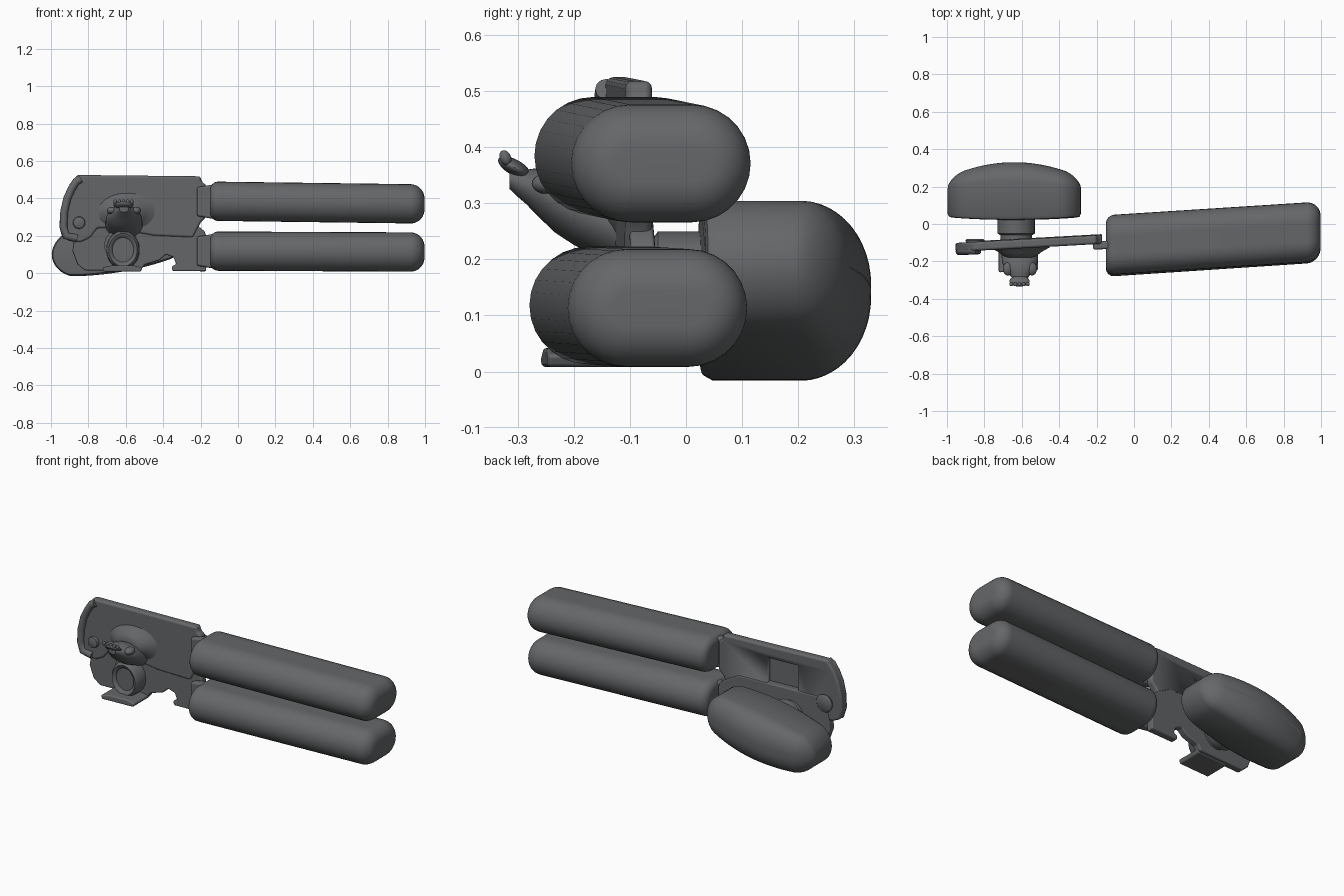
import bpy, bmesh, math
from mathutils import Matrix

cube = bpy.data.objects.get("Cube")
if cube:
    bpy.data.objects.remove(cube, do_unlink=True)

grey = bpy.data.materials.new("dark_grey")
grey.use_nodes = True
COLOUR = (0.13, 0.135, 0.14, 1)
grey.diffuse_color = COLOUR
grey.node_tree.nodes["Principled BSDF"].inputs["Base Color"].default_value = COLOUR


def lean(x):
    """Depth of the sheet metal, which slants slightly across the width."""
    return -0.123 + 0.055 * (x + 0.95)


def finish(name, bm, bevel=0):
    bmesh.ops.remove_doubles(bm, verts=bm.verts, dist=0.0005)
    bmesh.ops.recalc_face_normals(bm, faces=bm.faces)
    mesh = bpy.data.meshes.new(name)
    bm.to_mesh(mesh)
    bm.free()
    mesh.materials.append(grey)
    mesh.shade_smooth()
    mesh.set_sharp_from_angle(angle=math.radians(40))
    ob = bpy.data.objects.new(name, mesh)
    bpy.context.collection.objects.link(ob)
    if bevel:
        mod = ob.modifiers.new("soft_edges", "BEVEL")
        mod.width, mod.segments, mod.limit_method = bevel, 3, "ANGLE"
        mod.harden_normals = True
    return ob


def loft(name, rings):
    """Skin a list of equal-length rings and cap both ends."""
    bm = bmesh.new()
    loops = [[bm.verts.new(p) for p in ring] for ring in rings]
    n = len(loops[0])
    for a, b in zip(loops, loops[1:]):
        for i in range(n):
            bm.faces.new((a[i], a[(i + 1) % n], b[(i + 1) % n], b[i]))
    bm.faces.new(loops[0])
    bm.faces.new(loops[-1])
    return finish(name, bm)


def stadium(core, radius, arc=14, straight=10):
    """Points of a rounded bar outline: half core length and end radius."""
    half = [(core + radius * math.cos(t), radius * math.sin(t))
            for t in (math.pi * (i / arc - 0.5) for i in range(arc + 1))]
    half += [(core - 2 * core * i / straight, radius) for i in range(1, straight)]
    return half + [(-u, -v) for u, v in half]


def lathe(name, x, z, profile, sx=1, sz=1, rise=0, steps=32):
    """Turn (depth, radius) pairs about a front-to-back axis that may rise forwards."""
    y0 = profile[0][0]
    return loft(name, [[(x + r * sx * math.cos(a), y, z + rise * (y0 - y) + r * sz * math.sin(a))
                        for a in (math.tau * i / steps for i in range(steps))]
                       for y, r in profile])


def blob(name, centre, size, tilt=0):
    bm = bmesh.new()
    mat = Matrix.Translation(centre) @ Matrix.Rotation(tilt, 4, "X") @ Matrix.Diagonal((*size, 1))
    bmesh.ops.create_uvsphere(bm, u_segments=28, v_segments=16, radius=1, matrix=mat)
    return finish(name, bm)


def sheet(name, outline, front, back, bevel=0.01):
    """Extrude a front-view outline through the slanted sheet."""
    bm = bmesh.new()
    face = bm.faces.new([bm.verts.new((x, lean(x) + front, z)) for x, z in outline])
    new = bmesh.ops.extrude_face_region(bm, geom=[face])["geom"]
    bmesh.ops.translate(bm, vec=(0, back - front, 0),
                        verts=[v for v in new if isinstance(v, bmesh.types.BMVert)])
    return finish(name, bm, bevel)


# Grips: rounded bars with softened ends
def grip(name, y0, y1, z0, z1):
    x0, x1, core, radius = -0.15, 0.997, 0.055, 0.105
    stations = [(x0 + 0.045 * (1 - math.cos(t)), 0.045 * (1 - math.sin(t)))
                for t in (math.pi / 2 * i / 8 for i in range(9))]
    stations += [(x1 - 0.075 * (1 - math.cos(t)), 0.075 * (1 - math.sin(t)))
                 for t in (math.pi / 2 * i / 10 for i in range(10, -1, -1))]
    rings = []
    for x, inset in stations:
        f = (x - x0) / (x1 - x0)
        cy, cz = y0 + (y1 - y0) * f, z0 + (z1 - z0) * f
        rings.append([(x, cy + u, cz + v) for u, v in stadium(core, radius - inset)])
    loft(name, rings)


grip("upper_grip", -0.113, -0.04, 0.385, 0.37)
grip("lower_grip", -0.122, -0.046, 0.118, 0.113)


# Turning knob: tilted bar, thicker in the middle, with a domed back
def knob_ring(inset, depth):
    tilt, core, radius = math.radians(10), 0.262, 0.098
    ring = []
    for u, v in stadium(core, radius - inset, straight=16):
        bulge = 1 - (u / 0.36) ** 2
        w = v * (1 + 0.4 * bulge)
        ring.append((-0.64 + u * math.cos(tilt) - w * math.sin(tilt), depth(bulge),
                     0.144 + u * math.sin(tilt) + w * math.cos(tilt)))
    return ring


rings = [knob_ring(inset, lambda b: y + 0.015 * (1 - b))
         for y, inset in ((0.022, 0.02), (0.025, 0.007), (0.04, 0))]
for i in range(13):
    t = math.pi / 2 * i / 12
    rings.append(knob_ring(0.09 * (1 - math.cos(t)),
                           lambda b: 0.19 + 0.04 * b + (0.06 + 0.04 * b) * math.sin(t)))
rings.append(knob_ring(0.097, lambda b: 0.25 + 0.08 * b))
loft("turning_knob", rings)
lathe("knob_shaft", -0.63, 0.15, [(0.04, 0.1), (-0.05, 0.1), (-0.06, 0.085), (-0.14, 0.085)])

# Upper jaw plate
upper = sheet("upper_jaw", [
    (-0.86, 0.525), (-0.2, 0.518), (-0.195, 0.49), (-0.17, 0.47), (-0.17, 0.3),
    (-0.2, 0.27), (-0.21, 0.25), (-0.24, 0.19), (-0.45, 0.2),
    (-0.68, 0.24), (-0.75, 0.24), (-0.79, 0.19), (-0.84, 0.165), (-0.9, 0.172),
    (-0.94, 0.19), (-0.955, 0.25), (-0.95, 0.33), (-0.93, 0.41), (-0.9, 0.475)],
    -0.026, 0.022, 0.014)

# Pressed window in the back of the upper jaw
window = sheet("window_cutter", [(-0.68, 0.29), (-0.48, 0.29), (-0.48, 0.45), (-0.68, 0.45)],
               -0.01, 0.08, 0)
window.hide_render = True
window.hide_viewport = True
cut = upper.modifiers.new("window", "BOOLEAN")
cut.operation, cut.object, cut.solver = "DIFFERENCE", window, "EXACT"

# Lower jaw plate with the bottle hook
sheet("lower_jaw", [
    (-0.17, 0.2), (-0.18, 0.225), (-0.21, 0.25), (-0.3, 0.3), (-0.8, 0.3), (-0.87, 0.22),
    (-0.885, 0.12), (-0.86, 0.05), (-0.82, 0.015), (-0.52, 0.015), (-0.5, 0.045),
    (-0.42, 0.07), (-0.385, 0.1), (-0.345, 0.085), (-0.33, 0.05), (-0.355, 0.035),
    (-0.35, 0.012), (-0.17, 0.01)], -0.018, 0.026, 0.008)

# Necks stepping forward into the grips
for name, low, high in (("upper_neck", 0.285, 0.48), ("lower_neck", 0.02, 0.215)):
    sheet(name, [(-0.22, low + 0.02), (-0.1, low), (-0.1, high), (-0.22, high - 0.02)],
          -0.055, -0.012, 0.012)

# Rolled lip around the nose
lip = bpy.data.curves.new("rolled_lip", "CURVE")
lip.dimensions, lip.bevel_depth, lip.bevel_resolution = "3D", 0.021, 4
lip.use_fill_caps = True
spline = lip.splines.new("POLY")
path = [(-0.84, 0.503), (-0.865, 0.49), (-0.89, 0.45), (-0.913, 0.4), (-0.929, 0.33),
        (-0.933, 0.25), (-0.92, 0.2), (-0.86, 0.187)]
spline.points.add(len(path) - 1)
for p, (x, z) in zip(spline.points, path):
    p.co = (x, lean(x) - 0.024, z, 1)
lip.materials.append(grey)
bpy.context.collection.objects.link(bpy.data.objects.new("rolled_lip", lip))

# Rivet at the nose, front and back
y = lean(-0.85)
lathe("rivet", -0.85, 0.27, [(y - 0.045, 0.015), (y - 0.04, 0.03), (y - 0.02, 0.034),
                             (y + 0.03, 0.052), (y + 0.038, 0.042)])

# Front pressed boss and cutter assembly
lathe("pressed_boss", -0.61, 0.33, [(-0.18, 0.06), (-0.17, 0.09), (-0.15, 0.115),
                                    (-0.13, 0.15), (-0.123, 0.165)], 1, 0.65)
lathe("cutter_hub", -0.61, 0.255, [(-0.12, 0.1), (-0.2, 0.096), (-0.235, 0.085), (-0.265, 0.062),
                                   (-0.285, 0.045), (-0.3, 0.036), (-0.315, 0.025)], 1, 0.68, 0.45)
for side in (-1, 1):
    blob("hub_lug", (-0.61 + side * 0.065, -0.24, 0.335), (0.026, 0.035, 0.02))

# Tilted toothed cap on the hub
blob("cap", (-0.612, -0.306, 0.364), (0.054, 0.032, 0.014), -0.5)
for i in range(5):
    blob("cap_tooth", (-0.656 + 0.022 * i, -0.322, 0.381), (0.01, 0.01, 0.014), 0.4)

# Oval drive wheel with a raised rim, and its foot
lathe("drive_wheel", -0.615, 0.125, [(-0.185, 0.06), (-0.195, 0.068), (-0.2, 0.08),
                                     (-0.185, 0.092), (-0.1, 0.095)], 0.95, 1.1)
sheet("foot", [(-0.72, 0.008), (-0.52, 0.008), (-0.51, 0.03), (-0.56, 0.042), (-0.67, 0.042),
               (-0.725, 0.03)], -0.148, 0.01, 0.008)
